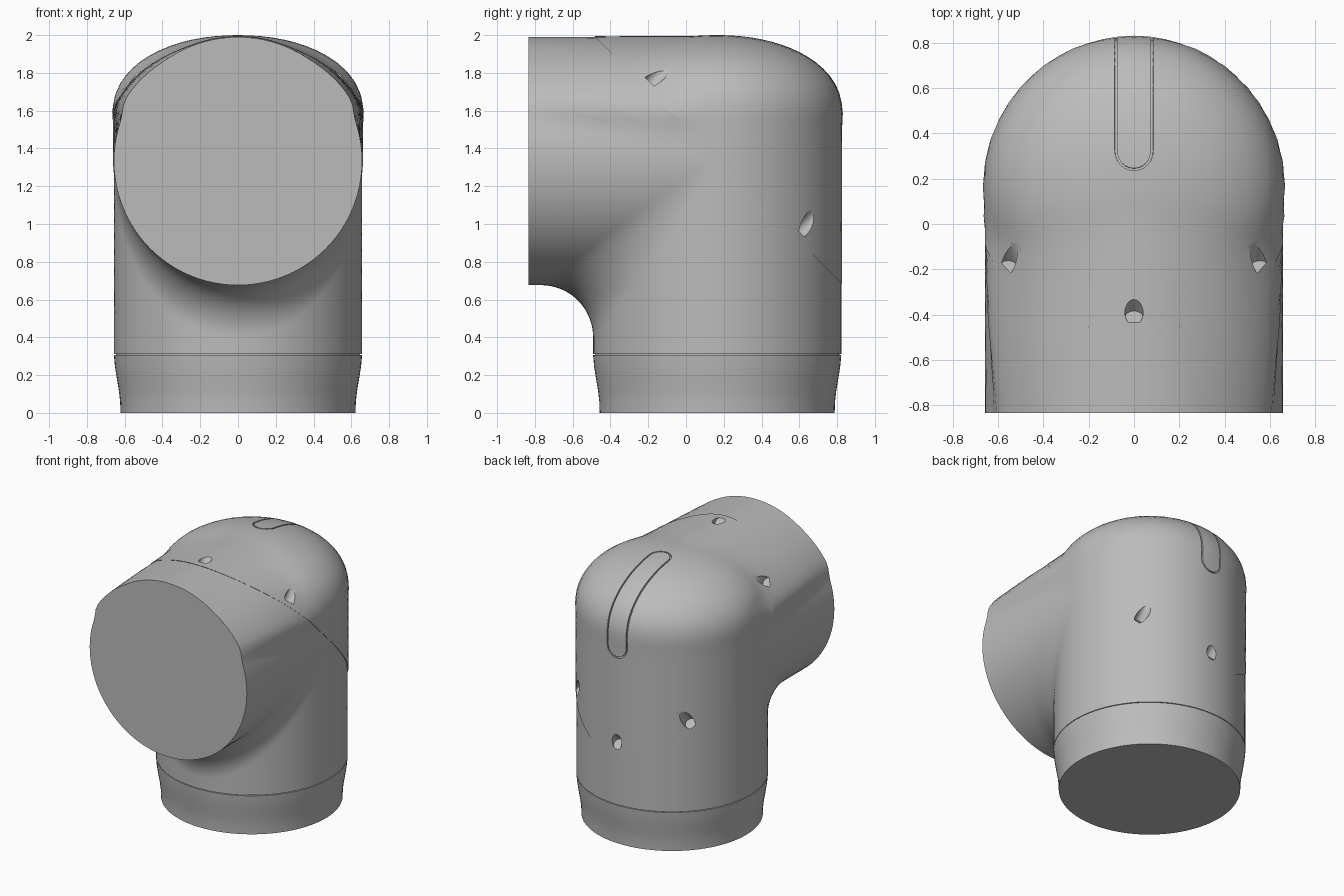
import bpy, bmesh, math
from mathutils import Vector, Matrix

if "Cube" in bpy.data.objects:
    bpy.data.objects.remove(bpy.data.objects["Cube"])

R, YC, ZC = 0.657, 0.165, 1.333        # tube radius and the two axes
DOME_Z, DOME_H, POWER = 1.6, 0.397, 2.1
FILLET = 0.275
PIVOT = Vector((0, YC - R - FILLET, ZC - R - FILLET))
TILT = Vector((0, 1, 1)).normalized()  # normal of the cover joint
JOINT, FLOOR = 1.51, 1.56              # y + z of the joint and of the hole floors

gray = bpy.data.materials.new("plain_gray")
gray.use_nodes = True
gray.diffuse_color = (0.5, 0.5, 0.5, 1)
gray.node_tree.nodes["Principled BSDF"].inputs["Base Color"].default_value = (0.5, 0.5, 0.5, 1)


def add_object(name, bm, smooth=True):
    bmesh.ops.recalc_face_normals(bm, faces=bm.faces)
    mesh = bpy.data.meshes.new(name)
    bm.to_mesh(mesh)
    bm.free()
    mesh.materials.append(gray)
    obj = bpy.data.objects.new(name, mesh)
    bpy.context.collection.objects.link(obj)
    return obj


def shade(obj):
    bpy.ops.object.select_all(action="DESELECT")
    bpy.context.view_layer.objects.active = obj
    obj.select_set(True)
    bpy.ops.object.shade_smooth_by_angle(angle=math.radians(35))


def surface(p):
    """Signed measure of a domed tube blended into a level tube."""
    level = Vector((p.x, max(p.y - YC, 0), p.z - ZC))
    d1 = level.length - R
    r = math.hypot(p.x, p.y - YC)
    a, b = r / R, max(p.z - DOME_Z, 0) / DOME_H
    d2 = R * ((a ** POWER + b ** POWER) ** (1 / POWER) - 1)
    k = a ** (POWER - 1) / R / max(r, 1e-6)
    dome = Vector((p.x * k, (p.y - YC) * k, b ** (POWER - 1) / DOME_H))
    if level.length < 1e-6 or dome.length < 1e-6:
        return min(d1, d2)
    t = min(max((p.z - ZC) / 0.35, 0), 1)
    size = FILLET + 1.1 * t * t * (3 - 2 * t)
    f = size * max(0, 1 - level.normalized().dot(dome.normalized()))
    return max(f, min(d1, d2)) - math.hypot(max(f - d1, 0), max(f - d2, 0))


def cast(origin, direction, offset=0.0):
    lo, hi = 0.0, 1.9
    for _ in range(20):
        mid = (lo + hi) / 2
        if surface(origin + direction * mid) < offset:
            lo = mid
        else:
            hi = mid
    return origin + direction * lo


def elbow(offset, segments=96, steps=64):
    """Rings fanned round the inner corner of the elbow."""
    frames = [(Vector((0, YC, 0.312)), Vector((0, 1, 0)))]
    for i in range(steps + 1):
        a = math.pi / 2 * i / steps
        e = Vector((0, math.cos(a), math.sin(a)))
        frames.append((PIVOT + e * (R + FILLET), e))
    frames.append((Vector((0, -0.833, ZC)), Vector((0, 0, 1))))
    bm = bmesh.new()
    rings = []
    for origin, e in frames:
        ring = []
        for j in range(segments):
            a = math.tau * j / segments
            direction = Vector((math.cos(a), 0, 0)) + e * math.sin(a)
            ring.append(bm.verts.new(cast(origin, direction, offset)))
        rings.append(ring)
    for low, high in zip(rings, rings[1:]):
        for j in range(segments):
            k = (j + 1) % segments
            bm.faces.new((low[j], low[k], high[k], high[j]))
    bm.faces.new(rings[0])
    bm.faces.new(rings[-1])
    return bm


def split(bm, keep_cover):
    cut = bmesh.ops.bisect_plane(
        bm, geom=bm.verts[:] + bm.edges[:] + bm.faces[:], plane_co=(0, 0, JOINT),
        plane_no=TILT, clear_inner=keep_cover, clear_outer=not keep_cover)
    edges = [g for g in cut["geom_cut"] if isinstance(g, bmesh.types.BMEdge)]
    bmesh.ops.contextual_create(bm, geom=edges)
    return bm


def carve(target, cutter):
    mod = target.modifiers.new("carve", "BOOLEAN")
    mod.operation = "DIFFERENCE"
    mod.solver = "EXACT"
    mod.object = cutter
    bpy.context.view_layer.objects.active = target
    bpy.ops.object.modifier_apply(modifier=mod.name)
    bpy.data.objects.remove(cutter)


# Elbow body below the slanted joint, cover above it
body = add_object("elbow_body", split(elbow(0.0), False))
cover = add_object("slanted_cover", split(elbow(0.005), True))

# Six screw holes square to the joint
holes = bmesh.new()
spots = [(0, -0.412), (0, 0.80)]
for side in (-1, 1):
    spots += [(0.555 * side, -0.19), (0.46 * side, 0.60)]
turn = TILT.to_track_quat("Z", "Y").to_matrix().to_4x4()
for x, y in spots:
    centre = Vector((x, y, FLOOR - y)) + TILT * 0.25
    bmesh.ops.create_cone(holes, cap_ends=True, segments=24, radius1=0.04, radius2=0.04,
                          depth=0.5, matrix=Matrix.Translation(centre) @ turn)
carve(cover, add_object("hole_cutter", holes))

# Thin rounded-end groove over the top and down the back
loop = []
for start, top in ((77, True), (17.6, False)):
    for i in range(13):
        a = math.pi * i / 12 + (0 if top else math.pi)
        loop.append((0.08 * math.cos(a), start + 6.8 * math.sin(a)))
    for i in range(1, 20):
        s = i / 20
        loop.append((-0.08 if top else 0.08,
                     77 - 59.4 * s if top else 17.6 + 59.4 * s))
path = []
for x, degrees in loop:
    a = math.radians(degrees)
    path.append(cast(Vector((x, YC, 1.3)), Vector((0, math.cos(a), math.sin(a))), 0.005))
groove = bmesh.new()
rings = []
for i, p in enumerate(path):
    along = (path[(i + 1) % len(path)] - path[i - 1]).normalized()
    out = (p - Vector((0, YC, 1.3))).normalized()
    across = along.cross(out).normalized()
    out = across.cross(along)
    rings.append([groove.verts.new(p + 0.005 * across * sx + out * so)
                  for sx, so in ((-1, -0.014), (1, -0.014), (1, 0.02), (-1, 0.02))])
for i, ring in enumerate(rings):
    nxt = rings[(i + 1) % len(rings)]
    for j in range(4):
        k = (j + 1) % 4
        groove.faces.new((ring[j], ring[k], nxt[k], nxt[j]))
carve(cover, add_object("groove_cutter", groove))

# Tapered base collar with a small recessed neck under the body
collar = bmesh.new()
profile = [(0.622, 0), (0.624, 0.06), (0.631, 0.12), (0.643, 0.19), (0.652, 0.25),
           (0.657, 0.307), (0.647, 0.307), (0.647, 0.32)]
rings = [[collar.verts.new((r * math.cos(math.tau * j / 96), YC + r * math.sin(math.tau * j / 96), z))
          for j in range(96)] for r, z in profile]
for low, high in zip(rings, rings[1:]):
    for j in range(96):
        k = (j + 1) % 96
        collar.faces.new((low[j], low[k], high[k], high[j]))
collar.faces.new(rings[0])
collar.faces.new(rings[-1])
base = add_object("base_collar", collar)

for obj in (body, cover, base):
    shade(obj)
